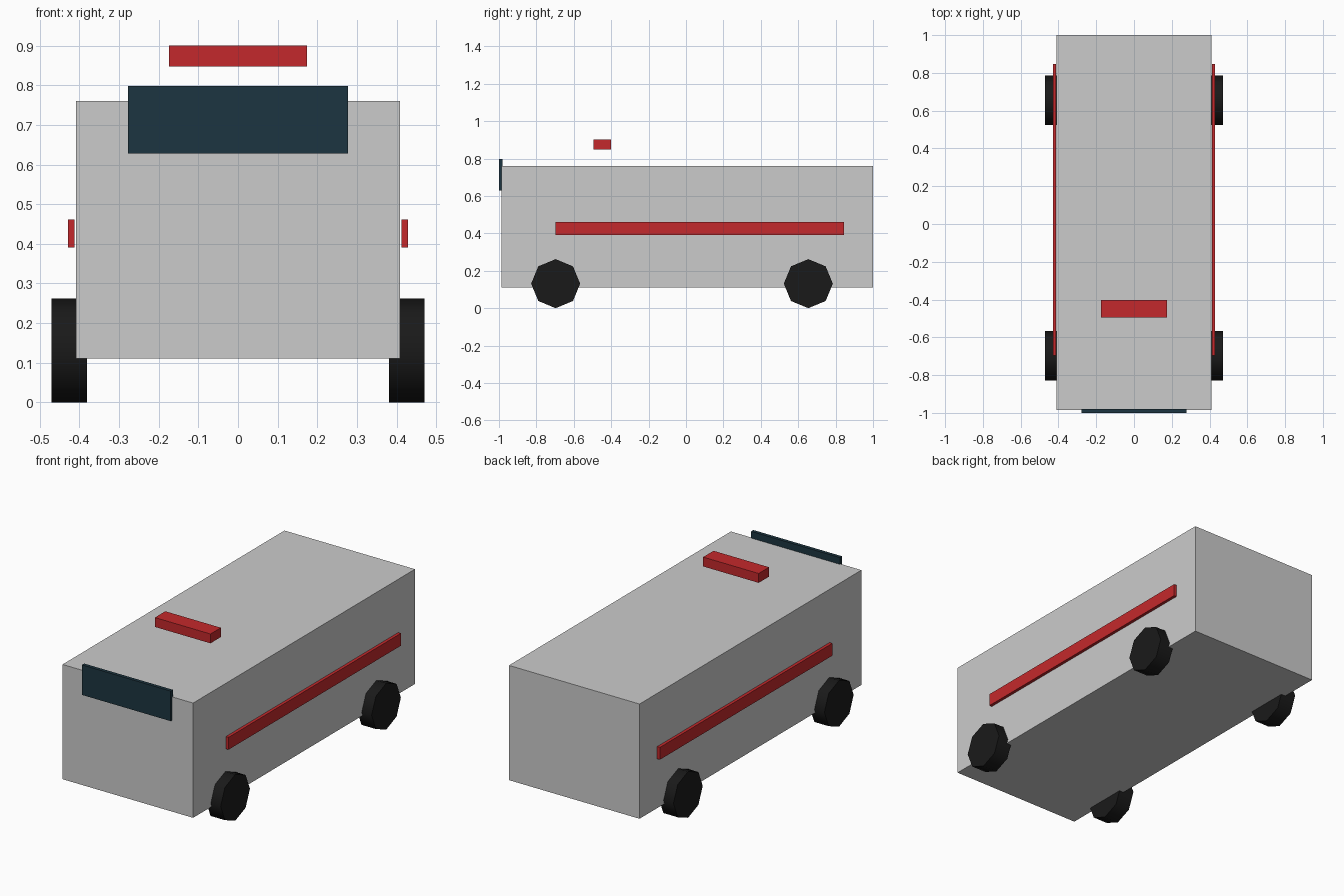
import bpy, math

if "Cube" in bpy.data.objects:
    bpy.data.objects.remove(bpy.data.objects["Cube"])


def material(name, color):
    m = bpy.data.materials.new(name)
    m.diffuse_color = (*color, 1)
    m.use_nodes = True
    m.node_tree.nodes["Principled BSDF"].inputs["Base Color"].default_value = m.diffuse_color
    return m


red = material("red", (0.55, 0.022, 0.025))
glass = material("dark_glass", (0.012, 0.036, 0.052))
black = material("rubber", (0.01, 0.01, 0.01))


def box(name, x, y, z, mat=None):
    """Box from (min, max) ranges on each axis."""
    spans = (x, y, z)
    bpy.ops.mesh.primitive_cube_add(size=1, location=[(a + b) / 2 for a, b in spans])
    ob = bpy.context.object
    ob.name = name
    ob.scale = [b - a for a, b in spans]
    bpy.ops.object.transform_apply(location=False, rotation=False, scale=True)
    if mat:
        ob.data.materials.append(mat)
    return ob


def wheel(name, x, y):
    """Eight-sided wheel resting on the ground with a corner pointing down."""
    r = 0.131
    bpy.ops.mesh.primitive_cylinder_add(vertices=8, radius=r, depth=0.09,
                                        location=(x, y, r),
                                        rotation=(0, math.pi / 2, 0))
    ob = bpy.context.object
    ob.name = name
    bpy.ops.object.transform_apply(location=False, rotation=True, scale=False)
    ob.data.materials.append(black)
    bpy.ops.object.shade_smooth_by_angle(angle=math.radians(60))


# Van body
box("body", (-0.409, 0.409), (-0.986, 1.0), (0.11, 0.76))

# Windscreen panel, standing slightly above the roof line
box("windscreen", (-0.278, 0.278), (-1.0, -0.98), (0.628, 0.798), glass)

# Roof light bar, raised clear of the roof
box("light_bar", (-0.174, 0.174), (-0.495, -0.402), (0.848, 0.901), red)

# Side stripes and wheels
for side, s in (("left", -1), ("right", 1)):
    box(f"{side}_stripe", tuple(sorted((s * 0.412, s * 0.429))),
        (-0.697, 0.846), (0.391, 0.461), red)
    for end, y in (("front", -0.697), ("rear", 0.654)):
        wheel(f"{end}_{side}_wheel", s * 0.426, y)
